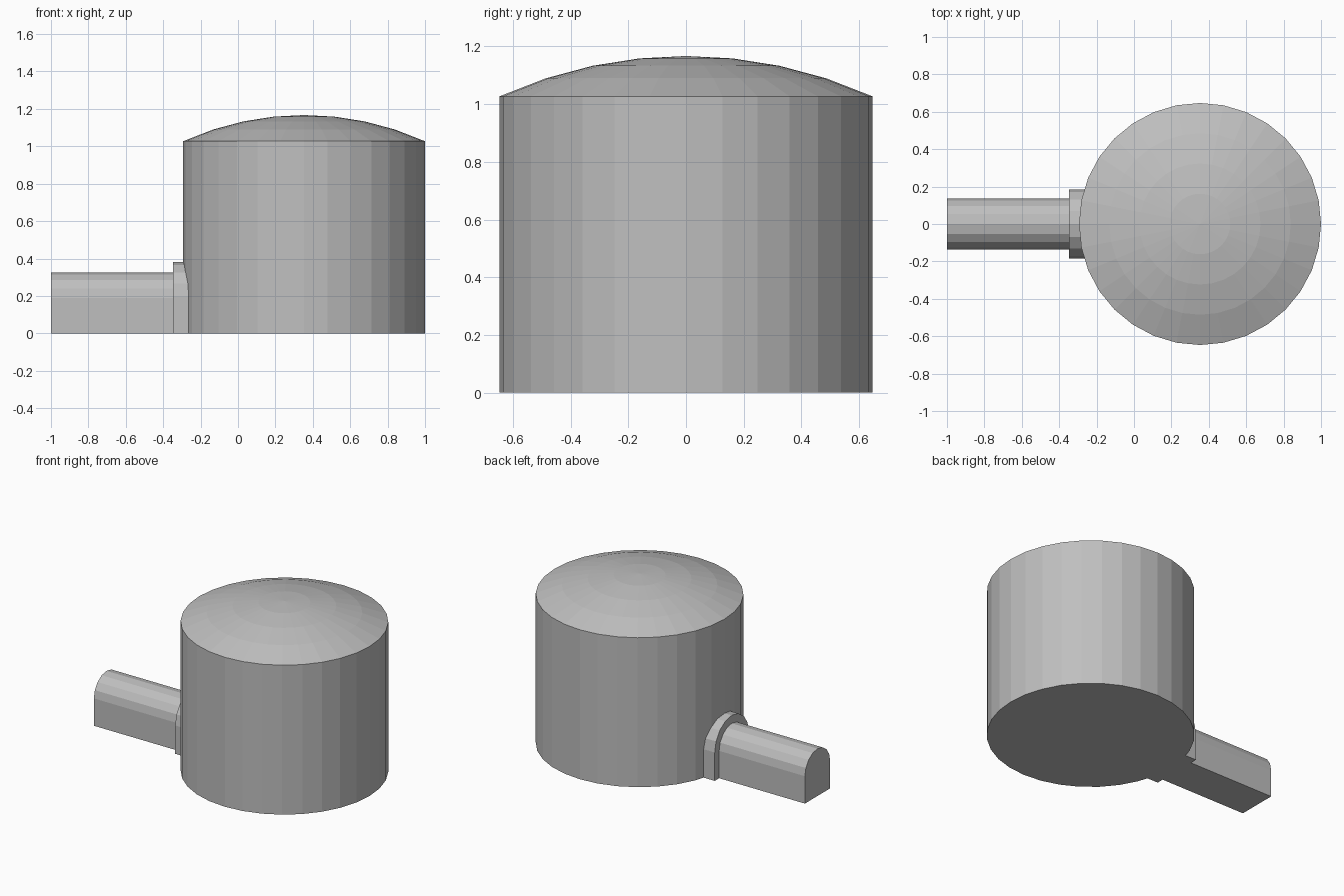
import bpy, bmesh
from math import sin, cos, pi, sqrt

if "Cube" in bpy.data.objects:
    bpy.data.objects.remove(bpy.data.objects["Cube"])

grey = bpy.data.materials.new("plain_grey")
grey.use_nodes = True
COLOUR = (0.52, 0.52, 0.52, 1)
grey.diffuse_color = COLOUR
grey.node_tree.nodes["Principled BSDF"].inputs["Base Color"].default_value = COLOUR

CENTRE_X, RADIUS, WALL_TOP, RISE, SIDES = 0.353, 0.647, 1.027, 0.14, 32


def finish(name, bm):
    bmesh.ops.recalc_face_normals(bm, faces=bm.faces)
    mesh = bpy.data.meshes.new(name)
    bm.to_mesh(mesh)
    bm.free()
    mesh.materials.append(grey)
    obj = bpy.data.objects.new(name, mesh)
    bpy.context.collection.objects.link(obj)
    return obj


def bridge(bm, a, b):
    for i in range(len(a)):
        j = (i + 1) % len(a)
        bm.faces.new((a[i], a[j], b[j], b[i]))


def arch(name, x0, x1, half_width, top, steps=8):
    """Solid with an upright base and a half-round top, running along x."""
    spring = top - half_width
    outline = [(half_width, 0)]
    outline += [(half_width * cos(pi * i / steps), spring + half_width * sin(pi * i / steps))
                for i in range(steps + 1)]
    outline.append((-half_width, 0))
    bm = bmesh.new()
    ends = [[bm.verts.new((x, y, z)) for y, z in outline] for x in (x0, x1)]
    bridge(bm, *ends)
    for end in ends:
        bm.faces.new(end)
    return finish(name, bm)


# Round body with a shallow domed roof
bm = bmesh.new()
sphere = (RADIUS ** 2 + RISE ** 2) / (2 * RISE)
profile = [(RADIUS, 0)]
for step in range(4, 0, -1):
    r = RADIUS * step / 4
    profile.append((r, WALL_TOP + RISE - sphere + sqrt(sphere ** 2 - r ** 2)))
rings = [[bm.verts.new((CENTRE_X + r * cos(2 * pi * i / SIDES), r * sin(2 * pi * i / SIDES), z))
          for i in range(SIDES)] for r, z in profile]
for low, high in zip(rings, rings[1:]):
    bridge(bm, low, high)
bm.faces.new(rings[0])
apex = bm.verts.new((CENTRE_X, 0, WALL_TOP + RISE))
for i in range(SIDES):
    bm.faces.new((rings[-1][i], rings[-1][(i + 1) % SIDES], apex))
finish("domed_body", bm)

# Entrance passage and the collar where it meets the wall
arch("entrance_passage", -1, -0.25, 0.137, 0.325)
arch("entrance_collar", -0.348, -0.23, 0.185, 0.38)
